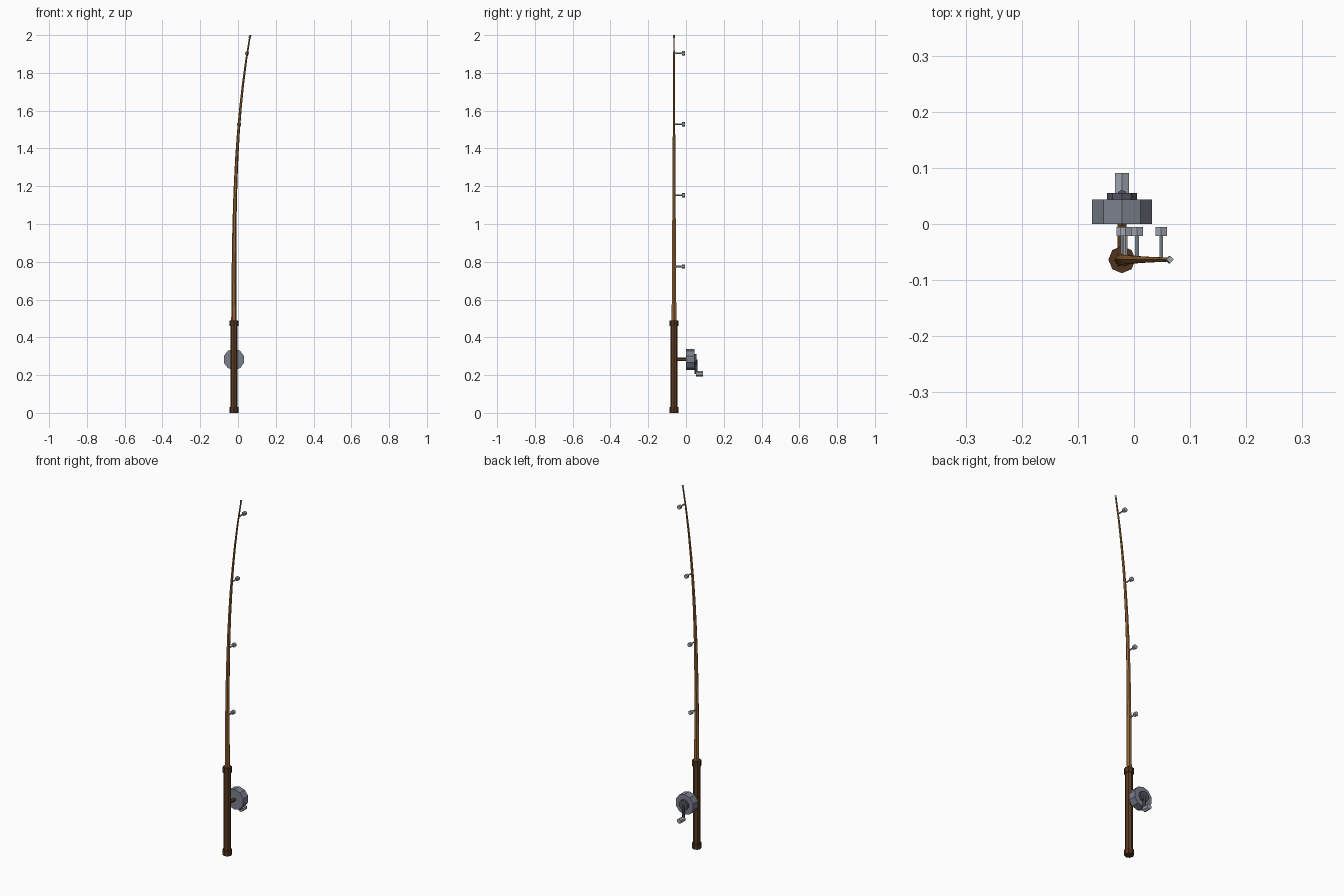
import bpy, bmesh, math
from mathutils import Vector

if "Cube" in bpy.data.objects:
    bpy.data.objects.remove(bpy.data.objects["Cube"])

RX, RY = -0.0215, -0.0635      # rod axis
REEL_Z = 0.283


def mat(name, rgb):
    m = bpy.data.materials.new(name)
    lin = [(c / 255 / 12.92) if c < 11 else ((c / 255 + 0.055) / 1.055) ** 2.4 for c in rgb]
    m.diffuse_color = (*lin, 1)
    m.use_nodes = True
    m.node_tree.nodes["Principled BSDF"].inputs["Base Color"].default_value = m.diffuse_color
    return m


GRIP = mat("dark brown grip", (92, 60, 34))
COLLAR = mat("deep brown collar", (80, 52, 32))
WOOD = mat("golden brown wood", (150, 102, 54))
STEEL = mat("reel grey", (122, 128, 140))
DARK = mat("dark grey metal", (80, 84, 94))
LIGHT = mat("light grey metal", (160, 168, 176))


def tube(name, rings, sides, material, axis="z", turn=0.0):
    """Flat-shaded capped tube through (centre, radius) rings, each square to the axis."""
    bm = bmesh.new()
    loops = []
    for c, r in rings:
        loop = []
        for i in range(sides):
            a = turn + 2 * math.pi * i / sides
            u, v = r * math.cos(a), r * math.sin(a)
            off = Vector((u, v, 0)) if axis == "z" else Vector((u, 0, v))
            loop.append(bm.verts.new(Vector(c) + off))
        loops.append(loop)
    for a, b in zip(loops, loops[1:]):
        for i in range(sides):
            j = (i + 1) % sides
            bm.faces.new((a[i], a[j], b[j], b[i]))
    bm.faces.new(loops[0])
    bm.faces.new(loops[-1])
    bmesh.ops.recalc_face_normals(bm, faces=bm.faces)
    me = bpy.data.meshes.new(name)
    bm.to_mesh(me)
    bm.free()
    me.materials.append(material)
    ob = bpy.data.objects.new(name, me)
    bpy.context.collection.objects.link(ob)


def post(name, z0, z1, r, sides, material, x=RX, y=RY, turn=0.0):
    tube(name, [((x, y, z0), r), ((x, y, z1), r)], sides, material, "z", turn)


def barrel(name, y0, y1, r, sides, material, x=RX, z=REEL_Z):
    # cylinder along y with a corner pointing up
    tube(name, [((x, y0, z), r), ((x, y1, z), r)], sides, material, "y", math.pi / 2)


def rod_x(z):
    return RX + 0.086 * max(0, (z - 0.49) / 1.51) ** 3.1


def rod_r(z):
    return 0.0145 - 0.0105 * (z - 0.47) / 1.53


# Handle with end collars
post("handle_grip", 0.01, 0.48, 0.0195, 8, GRIP)
post("butt_cap", 0.0, 0.03, 0.0242, 8, COLLAR)
post("front_collar", 0.46, 0.49, 0.0242, 8, COLLAR)

# Bent tapering rod and metal tip
N = 12
zs = [0.47 + 1.52 * i / N for i in range(N + 1)]
tube("rod_blank", [((rod_x(z), RY, z), rod_r(z)) for z in zs], 6, WOOD)
tube("rod_tip", [((rod_x(1.985), RY, 1.985), 0.0065), ((rod_x(2), RY, 2.0), 0.0065)], 4, LIGHT)

# Line guides
for n, z in enumerate((0.775, 1.152, 1.528, 1.903), 1):
    x = rod_x(z)
    barrel(f"guide_stem_{n}", RY, -0.018, 0.004, 6, LIGHT, x, z)
    barrel(f"guide_ring_{n}", -0.021, -0.005, 0.0118, 6, LIGHT, x, z)

# Reel
barrel("reel_foot", RY, 0.005, 0.0095, 6, GRIP)
barrel("reel_drum", 0.0, 0.044, 0.0563, 10, STEEL)
barrel("reel_hub", 0.044, 0.055, 0.028, 10, DARK)
post("crank_arm", 0.207, REEL_Z, 0.008, 6, DARK, RX, 0.053, math.pi / 2)
barrel("crank_knob", 0.053, 0.091, 0.0144, 6, LIGHT, RX, 0.207)
